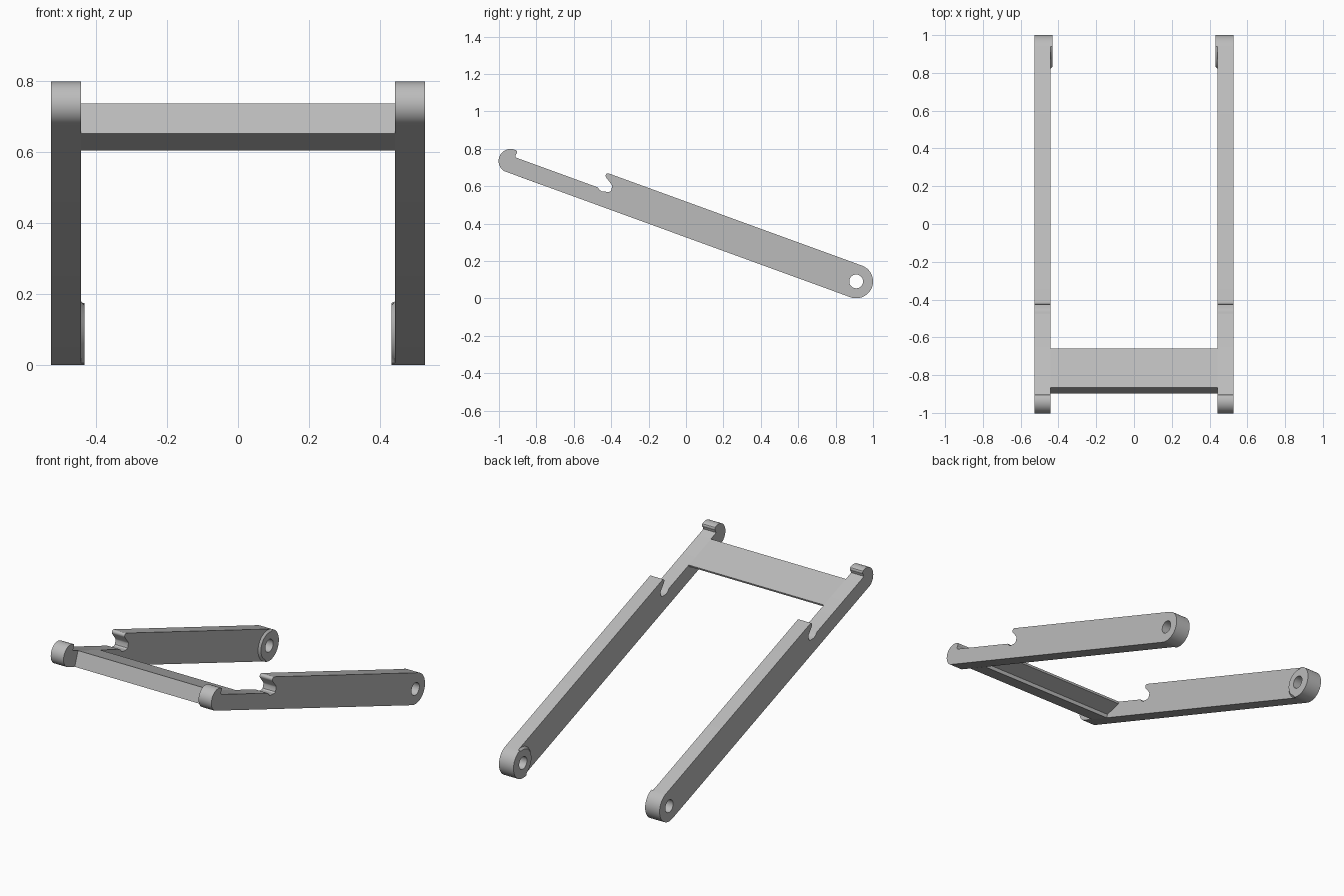
import bpy, bmesh
from math import sin, cos, radians
from mathutils import Matrix, Vector

cube = bpy.data.objects.get("Cube")
if cube:
    bpy.data.objects.remove(cube, do_unlink=True)

# Single grey material
grey = bpy.data.materials.new("light grey")
grey.use_nodes = True
COLOR = (0.5, 0.5, 0.5, 1)
grey.diffuse_color = COLOR
grey.node_tree.nodes["Principled BSDF"].inputs["Base Color"].default_value = COLOR

# Tilted frame: u runs up the arm from the pivot, v is across the arm
TILT = radians(20)
U = Vector((0, -cos(TILT), sin(TILT)))
V = Vector((0, sin(TILT), cos(TILT)))
W = U.cross(V)
PIVOT = Vector((0, 0.91, 0.091))
ROUND = 0.09
INNER, OUTER, BOSS = 0.443, 0.527, 0.432


def arc(cu, cv, r, a0, a1, n):
    steps = [radians(a0 + (a1 - a0) * i / n) for i in range(n + 1)]
    return [(cu + r * cos(a), cv + r * sin(a)) for a in steps]


def plate(name, loops, x0, x1, chamfer=False):
    """Extrude closed (u, v) outlines, inner loops being holes, from x0 to x1."""
    curve = bpy.data.curves.new(name + "_outline", "CURVE")
    curve.dimensions = "2D"
    curve.fill_mode = "BOTH"
    curve.extrude = abs(x1 - x0) / 2
    for loop in loops:
        spline = curve.splines.new("POLY")
        spline.points.add(len(loop) - 1)
        for point, (u, v) in zip(spline.points, loop):
            point.co = (u, v, 0, 1)
        spline.use_cyclic_u = True
    helper = bpy.data.objects.new(name + "_helper", curve)
    bpy.context.collection.objects.link(helper)
    graph = bpy.context.evaluated_depsgraph_get()
    mesh = bpy.data.meshes.new_from_object(helper.evaluated_get(graph))
    bpy.data.objects.remove(helper, do_unlink=True)
    bpy.data.curves.remove(curve)

    bm = bmesh.new()
    bm.from_mesh(mesh)
    bmesh.ops.remove_doubles(bm, verts=bm.verts, dist=0.0002)
    # Bevel the rim on the side facing along the arm
    if chamfer:
        inward = 1 if x0 > 0 else -1
        for vert in bm.verts:
            if vert.co.z * inward > 0 and vert.co.x > 0.01 and vert.co.xy.length > 0.06:
                vert.co.x *= 0.87
                vert.co.y *= 0.87
    frame = Matrix((U, V, W)).transposed().to_4x4()
    middle = PIVOT + Vector(((x0 + x1) / 2, 0, 0))
    bmesh.ops.transform(bm, matrix=Matrix.Translation(middle) @ frame, verts=bm.verts)
    bmesh.ops.recalc_face_normals(bm, faces=bm.faces)
    bm.to_mesh(mesh)
    bm.free()

    mesh.name = name
    mesh.materials.clear()
    mesh.materials.append(grey)
    obj = bpy.data.objects.new(name, mesh)
    bpy.context.collection.objects.link(obj)
    bpy.ops.object.select_all(action="DESELECT")
    obj.select_set(True)
    bpy.context.view_layer.objects.active = obj
    bpy.ops.object.shade_smooth_by_angle(angle=radians(30))


# Arm outline: rounded pivot end, underside, hook, thin neck, notch, top edge
pivot_end = arc(0, 0, ROUND, 90, 270, 24)
hook = arc(1.957, -0.027, 0.064, -78, 98, 24)
hook_tip = arc(1.952, 0.025, 0.013, 120, 220, 5)
neck = [(1.941, 0.003), (1.932, 0)]
notch = [(1.472, 0), (1.455, -0.01), (1.44, -0.013), (1.405, -0.002),
         (1.398, 0.006), (1.399, 0.03), (1.404, 0.038), (1.448, 0.066)]
notch_lip = arc(1.44, 0.077, 0.013, -30, 90, 6)
arm = pivot_end + hook + hook_tip + neck + notch + notch_lip
hole = arc(0, 0, 0.037, 0, 345, 23)
boss = arc(0, 0, ROUND, 0, 352.5, 47)

for side, s in (("left", 1), ("right", -1)):
    plate(side + "_arm", [arm, hole], s * INNER, s * OUTER)
    plate(side + "_pivot_boss", [boss, hole], s * BOSS, s * INNER, chamfer=True)

# Crossbar with an undercut rear edge
bar = [(1.89, 0), (1.67, 0), (1.67, -0.012), (1.75, -0.07), (1.75, -ROUND), (1.89, -ROUND)]
plate("crossbar", [bar], -INNER, INNER)
